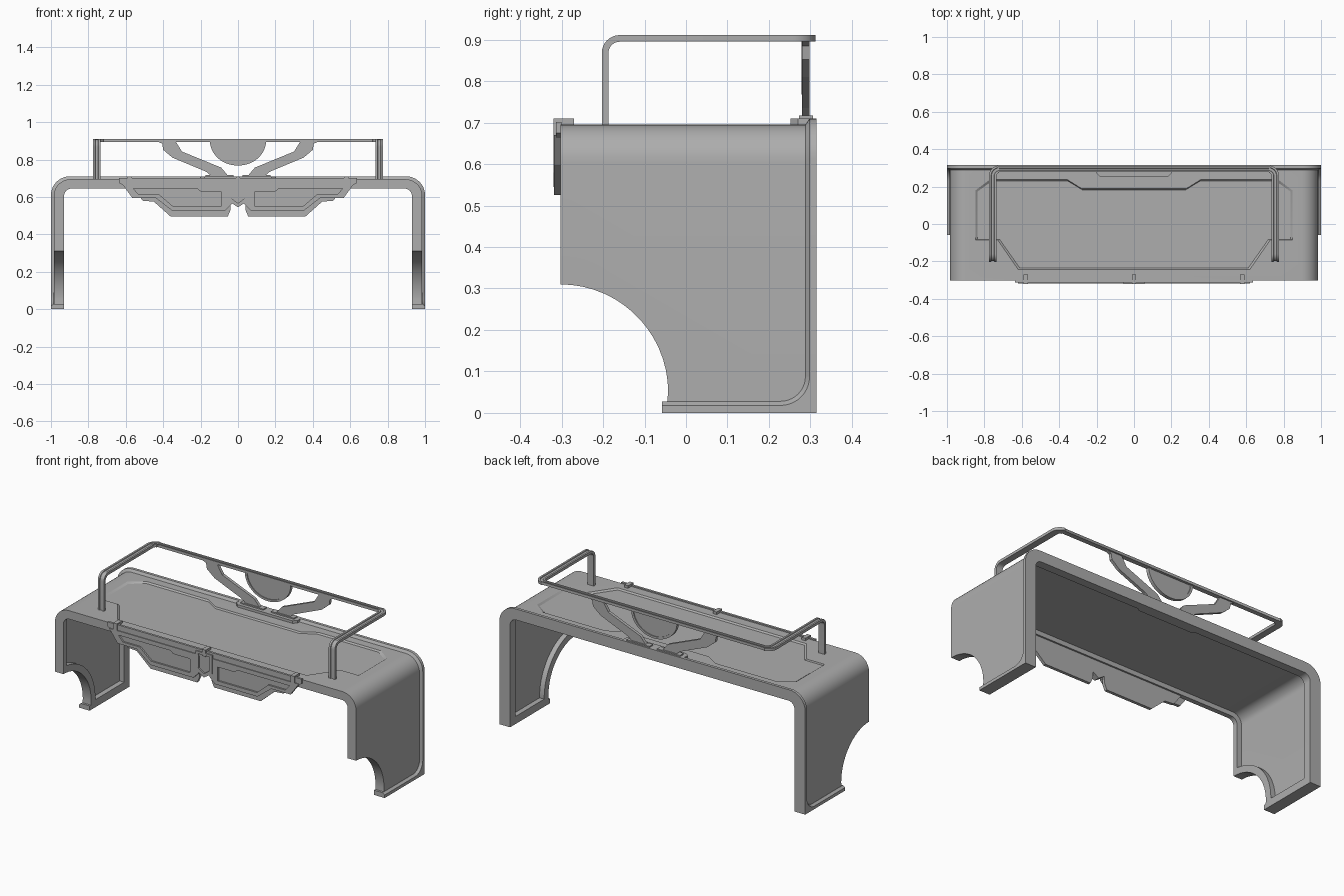
import bpy, bmesh, math
from mathutils import Vector

cube = bpy.data.objects.get("Cube")
if cube:
    bpy.data.objects.remove(cube, do_unlink=True)

grey = bpy.data.materials.new("plain_grey")
grey.use_nodes = True
COLOUR = (0.42, 0.42, 0.42, 1)
grey.diffuse_color = COLOUR
grey.node_tree.nodes["Principled BSDF"].inputs["Base Color"].default_value = COLOUR


def loft(name, rings):
    """Solid skinned through equal-length rings of 3D points, capped at both ends."""
    bm = bmesh.new()
    loops = [[bm.verts.new(p) for p in ring] for ring in rings]
    n = len(loops[0])
    for a, b in zip(loops, loops[1:]):
        for i in range(n):
            j = (i + 1) % n
            bm.faces.new((a[i], a[j], b[j], b[i]))
    bm.faces.new(loops[0][::-1])
    bm.faces.new(loops[-1])
    bmesh.ops.recalc_face_normals(bm, faces=bm.faces)
    mesh = bpy.data.meshes.new(name)
    bm.to_mesh(mesh)
    bm.free()
    mesh.materials.append(grey)
    ob = bpy.data.objects.new(name, mesh)
    bpy.context.collection.objects.link(ob)
    return ob


def place(pts, axis, d):
    if axis == "x":
        return [(d, a, b) for a, b in pts]
    if axis == "y":
        return [(a, d, b) for a, b in pts]
    return [(a, b, d) for a, b in pts]


def prism(name, pts, axis, lo, hi):
    return loft(name, [place(pts, axis, lo), place(pts, axis, hi)])


def rect(a0, a1, b0, b1):
    return [(a0, b0), (a1, b0), (a1, b1), (a0, b1)]


def flip(pts):
    return [(-a, b) for a, b in pts]


def arc(cx, cy, r, start, end, n=10):
    return [(cx + r * math.cos(math.radians(start + (end - start) * i / n)),
             cy + r * math.sin(math.radians(start + (end - start) * i / n)))
            for i in range(n + 1)]


def cut(ob, cutter):
    mod = ob.modifiers.new("cut", "BOOLEAN")
    mod.operation, mod.solver, mod.object = "DIFFERENCE", "EXACT", cutter
    bpy.context.view_layer.objects.active = ob
    bpy.ops.object.modifier_apply(modifier=mod.name)
    bpy.data.objects.remove(cutter, do_unlink=True)


def smooth(ob):
    bpy.ops.object.select_all(action="DESELECT")
    ob.select_set(True)
    bpy.context.view_layer.objects.active = ob
    bpy.ops.object.shade_smooth_by_angle(angle=math.radians(30))


def hoop(x, z, r, base=0.0):
    """Upside-down U with round shoulders."""
    return ([(x, base)] + arc(x - r, z - r, r, 0, 90)
            + arc(r - x, z - r, r, 90, 180) + [(-x, base)])


INNER = hoop(0.93, 0.645, 0.04)[::-1]
FRONT, REAR = -0.303, 0.315


def wheel(name, r):
    return prism(name, arc(FRONT, 0.05, r, 0, 348, 58), "x", -1.2, 1.2)


# Bridge-shaped shell with wheel arches
shell = prism("shell", hoop(0.985, 0.695, 0.09) + INNER, "y", FRONT, 0.3)
cut(shell, wheel("arch_cutter", 0.26))

# Recess on the inside, leaving a rim along every edge
pocket = prism("pocket_cutter", hoop(0.96, 0.672, 0.06, 0.045), "y", -0.275, 0.265)
cut(pocket, wheel("pocket_arch_cutter", 0.3))
cut(shell, pocket)

# Shallow panel sunk in the top
half = [(0.62, -0.245), (0.73, -0.085), (0.85, -0.085), (0.85, 0.18),
        (0.77, 0.24), (0.36, 0.24), (0.28, 0.19)]
outline = half + flip(half)[::-1]
floor = [(a * 0.985, b * 0.96) for a, b in outline]
cut(shell, loft("panel_cutter", [place(floor, "z", 0.687),
                                 place(outline, "z", 0.696),
                                 place(outline, "z", 0.75)]))
smooth(shell)

# Raised rear rim with a sloping front edge
rim = loft("rear_rim", [place(hoop(0.985, 0.695, 0.09) + INNER, "y", 0.288),
                        place(hoop(1.0, 0.71, 0.1) + INNER, "y", 0.298),
                        place(hoop(1.0, 0.71, 0.1) + INNER, "y", REAR)])
smooth(rim)

# Feet with a rounded inside corner running up into the rim
for side, s in (("left", 1), ("right", -1)):
    def foot_outline(h, y, r):
        return ([(-0.058, 0), (-0.058, h)] + arc(y - r, h + r, r, -90, 0)
                + [(REAR, h + r), (REAR, 0)])
    small, big = foot_outline(0.018, 0.298, 0.07), foot_outline(0.028, 0.288, 0.06)
    foot = loft(side + "_foot", [place(big, "x", 0.93 * s),
                                 place(big, "x", 0.986 * s),
                                 place(small, "x", 1.0 * s)])
    smooth(foot)

# Raised tab at the middle of the rear edge, showing above and below
tab = [(-0.2, 0.27), (-0.18, 0.252), (0.18, 0.252), (0.2, 0.27), (0.2, 0.3), (-0.2, 0.3)]
prism("rear_tab", tab, "z", 0.69, 0.71)
prism("rear_tab_underside", tab, "z", 0.645, 0.68)

# Front grille: band, two framed plates and lower backing plates
prism("front_band", [(-0.635, 0.675), (-0.61, 0.66), (0.61, 0.66), (0.635, 0.675),
                     (0.635, 0.702), (-0.635, 0.702)], "y", -0.313, -0.3)
plate_pts = [(0.035, 0.67), (0.62, 0.67), (0.565, 0.595), (0.44, 0.595),
             (0.35, 0.525), (0.07, 0.525), (0.035, 0.56)]
window_pts = [(0.09, 0.63), (0.2, 0.63), (0.22, 0.645), (0.56, 0.645), (0.53, 0.612),
              (0.42, 0.612), (0.345, 0.548), (0.09, 0.548)]
backing_pts = [(0.04, 0.66), (0.57, 0.66), (0.51, 0.58), (0.45, 0.575),
               (0.36, 0.495), (0.055, 0.495), (0.04, 0.53)]
for side, turn in (("left", list), ("right", flip)):
    plate = prism(side + "_grille_plate", turn(plate_pts), "y", -0.318, -0.3)
    cut(plate, prism("window_cutter", turn(window_pts), "y", -0.35, -0.308))
    prism(side + "_grille_backing", turn(backing_pts), "y", -0.303, -0.285)

# Central shield with a sunk face
shield_pts = [(-0.055, 0.69), (-0.055, 0.58), (0, 0.545), (0.055, 0.58), (0.055, 0.69)]
shield = prism("centre_shield", shield_pts, "y", -0.32, -0.285)
face = [(a * 0.68, 0.635 + (b - 0.635) * 0.75) for a, b in shield_pts]
cut(shield, prism("shield_cutter", face, "y", -0.35, -0.311))

# Clips hooking over the front edge
for name, x in (("left", 0.58), ("centre", 0), ("right", -0.58)):
    prism(name + "_clip", [(-0.32, 0.67), (-0.303, 0.67), (-0.303, 0.69), (-0.27, 0.69),
                           (-0.27, 0.71), (-0.32, 0.71)], "x", x - 0.012, x + 0.012)

# Rail: one flat grooved bar swept up, back, across and down again
X, Y0, Y1, TOP, R = 0.755, -0.195, 0.293, 0.903, 0.035
path = [((X, Y0, 0.68), (1, 0, 0), (0, -1, 0))]
for y, z in arc(Y0 + R, TOP - R, R, 180, 90, 8):
    out = Vector((0, y - Y0 - R, z - TOP + R)).normalized()
    path.append(((X, y, z), (1, 0, 0), out))
for x, y in arc(X - R, Y1 - R, R, 0, 90, 8):
    side = Vector((x - X + R, y - Y1 + R, 0)).normalized()
    path.append(((x, y, TOP), side, (0, 0, 1)))
path += [((-p[0], p[1], p[2]), (-s[0], s[1], s[2]), o) for p, s, o in path[::-1]]
section = [(-0.02, -0.008), (0.02, -0.008), (0.02, 0.008), (0.009, 0.008),
           (0.007, 0.004), (-0.007, 0.004), (-0.009, 0.008), (-0.02, 0.008)]
rail = loft("rail", [[Vector(p) + Vector(s) * w * (0.7 if abs(s[1]) > 0.99 else 1)
                      + Vector(o) * t for w, t in section] for p, s, o in path])
smooth(rail)

# Half disc hanging from the rail, with a raised border
disc = prism("half_disc", [(a, 0.9 + b * 0.88) for a, b in arc(0, 0, 0.15, 180, 360, 28)],
             "y", 0.278, 0.298)
for lo, hi in ((0.25, 0.283), (0.293, 0.33)):
    inner = [(a, 0.9 + b * 0.88) for a, b in arc(0, 0, 0.136, 180, 360, 28)]
    cut(disc, prism("disc_cutter", inner + [(0.136, 0.92), (-0.136, 0.92)], "y", lo, hi))
smooth(disc)

# Bent struts holding up the back of the rail
strut_pts = [(0.05, 0.71), (0.09, 0.757), (0.3, 0.843), (0.335, 0.9), (0.44, 0.9),
             (0.405, 0.885), (0.4, 0.852), (0.35, 0.81), (0.17, 0.735), (0.14, 0.71)]
for side, turn in (("left", list), ("right", flip)):
    prism(side + "_strut", turn(strut_pts), "y", 0.28, 0.298)
    prism(side + "_strut_base", turn(rect(0.025, 0.175, 0.7, 0.717)), "y", 0.272, 0.306)
